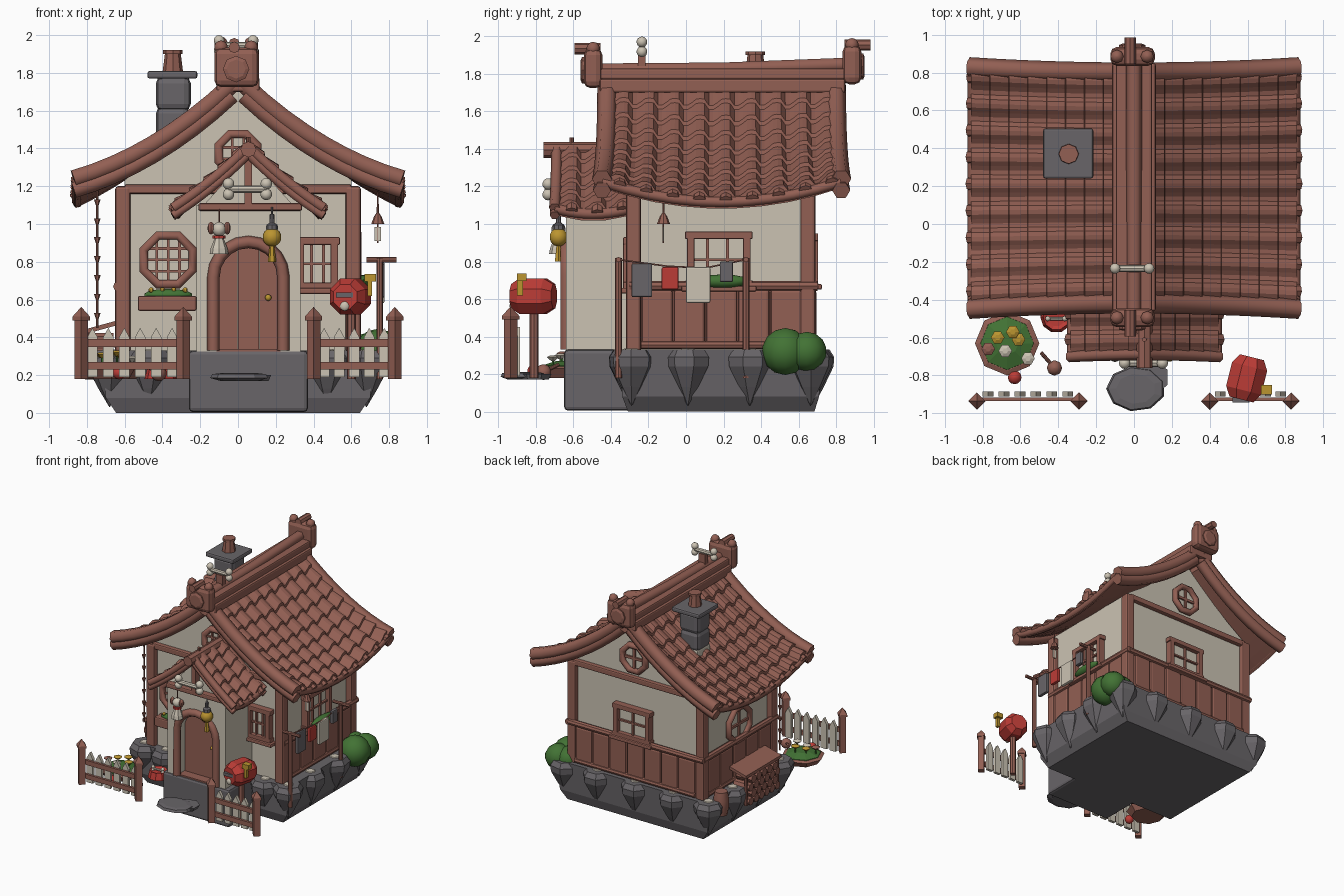
import bpy, bmesh, math
from mathutils import Vector, Matrix

if "Cube" in bpy.data.objects:
    bpy.data.objects.remove(bpy.data.objects["Cube"])

MATS = {}
for n, c in {"wood": (.29, .115, .087), "plaster": (.60, .545, .45), "stone": (.14, .13, .14),
             "leaf": (.055, .17, .035), "red": (.50, .045, .037), "gold": (.50, .30, .03)}.items():
    MATS[n] = bpy.data.materials.new(n)
    MATS[n].diffuse_color = (*c, 1)
PLACE = Matrix()


def loft(name, loops, m, smooth=False, bevel=0):
    bm = bmesh.new()
    rings = [[bm.verts.new(p) for p in lp] for lp in loops]
    k = len(rings[0])
    for a, b in zip(rings, rings[1:]):
        for i in range(k):
            bm.faces.new((a[i], a[(i + 1) % k], b[(i + 1) % k], b[i]))
    bm.faces.new(rings[0][::-1])
    bm.faces.new(rings[-1])
    bmesh.ops.recalc_face_normals(bm, faces=bm.faces)
    if bevel:
        bmesh.ops.bevel(bm, geom=bm.edges[:], offset=bevel, segments=2, affect='EDGES', profile=.5)
    bm.transform(PLACE)
    me = bpy.data.meshes.new(name)
    bm.to_mesh(me)
    bm.free()
    me.materials.append(MATS[m])
    if smooth:
        me.shade_smooth()
        me.set_sharp_from_angle(angle=math.radians(42))
    ob = bpy.data.objects.new(name, me)
    bpy.context.collection.objects.link(ob)
    return ob


def lathe(name, o, prof, m, n=8, axis=(0, 0, 1), smooth=False, sc=(1, 1, 1), turn=0.):
    q = Vector(axis).to_track_quat('Z', 'Y')
    S = Matrix.Diagonal(sc)
    loft(name, [[Vector(o) + S @ (q @ Vector((max(r, .001) * math.cos(turn + math.tau * i / n),
         max(r, .001) * math.sin(turn + math.tau * i / n), z))) for i in range(n)] for r, z in prof], m, smooth)


def rod(name, p, q, r, m="wood", n=8):
    d = Vector(q) - Vector(p)
    lathe(name, p, [(r, 0), (r, d.length)], m, n, d, n > 6)


def ball(name, c, r, m, sc=(1, 1, 1), n=12):
    lathe(name, c, [(r * math.sin(math.pi * i / 7), -r * math.cos(math.pi * i / 7)) for i in range(8)], m, n, smooth=True, sc=sc)


def prism(name, pts, y0, y1, m, bevel=0):
    return loft(name, [[(x, y, z) for x, z in pts] for y in (y0, y1)], m, bevel=bevel)


def box(name, x0, x1, y0, y1, z0, z1, m="wood", bevel=0):
    return prism(name, [(x0, z0), (x1, z0), (x1, z1), (x0, z1)], y0, y1, m, bevel)


def tube(name, pts, r, m="wood", cyclic=False):
    cu = bpy.data.curves.new(name, 'CURVE')
    cu.dimensions, cu.bevel_depth, cu.bevel_resolution, cu.use_fill_caps = '3D', r, 1, True
    sp = cu.splines.new('POLY')
    sp.points.add(len(pts) - 1)
    for p, v in zip(sp.points, pts):
        p.co = (*(PLACE @ Vector(v)), 1)
    sp.use_cyclic_u = cyclic
    cu.materials.append(MATS[m])
    bpy.context.collection.objects.link(bpy.data.objects.new(name, cu))


def bone(name, c, half, r):
    x, y, z = c
    rod(name + "_shaft", (x - half, y, z), (x + half, y, z), r * .7, "plaster")
    for sx in (-1, 1):
        for sz in (-1, 1):
            ball(name + "_knob", (x + sx * half, y, z + sz * r), r * 1.1, "plaster")


# Stone base, pointed rim stones, front step and stepping stones
loft("stone_base", [[(sx * w, yy, z) for sx, yy in ((-1, a), (1, a), (1, b), (-1, b))] for w, a, b, z in
     ((.645, -.31, .685, 0), (.70, -.34, .71, .08), (.72, -.34, .72, .33))], "stone")
rim = [(s * .68, y) for s in (-1, 1) for y in (-.29, .01, .34, .665)]
rim += [(x, .68) for x in (-.36, 0, .36)] + [(-.47, -.30), (.47, -.30)]
for x, y in rim:
    lathe("rim_stone", (x, y, 0), [(0, .03), (.06, .13), (.118, .24), (.122, .29), (.095, .33)], "stone", 7, turn=x * 5 + y)
    lathe("stone_cap", (x, y, .325), [(.05, 0), (.035, .01)], "plaster", 6)
box("front_step", -.26, .37, -.65, -.2, .005, .33, "stone", .02)
lathe("stepping_stone", (.01, -.87, .17), [(.10, 0), (.15, .015), (.14, .035), (.1, .04)], "stone", 9, sc=(1.05, .8, 1))
lathe("stepping_stone_small", (.09, -.81, .17), [(.08, 0), (.095, .03)], "stone", 7)


# Sagging, curved roofs with stepped barrel tiles
def make_roof(name, cx, f, half, y0, y1, lift, cols, rows, flare, start, beams):
    mid, hl = (y0 + y1) / 2, (y1 - y0) / 2

    def P(s, a, v, off):
        t = a / half
        return (cx + s * a, mid + v * hl * (1 + flare * t * t), f(a) + lift * v * v * t ** 1.5 + off)
    wave = (0, 0, .4, .9, 1, .9)
    for s in (-1, 1):
        loops = []
        for i in range(rows):
            for a, off in ((i / rows + .004, 0), ((i + 1) / rows, .02)):
                a = start + (half - start) * a
                n = cols * 6
                top = [P(s, a, -1 + 2 * j / n, off + .036 * wave[j % 6]) for j in range(n + 1)]
                low = [P(s, a, -1 + 2 * j / n, -.045) for j in range(n, -1, -6)]
                loops.append(top + low)
        loft(name + "_tiles", loops, "wood")
        # Rounded eave ends and verge beams
        for j in range(cols):
            v = -1 + 2 * (j + .66) / cols
            rod(name + "_eave_end", P(s, half - .04, v, .005), P(s, half + .008, v, -.005), hl / cols * .56)
        tube(name + "_eave", [P(s, half - .01, -1 + k / 5, -.015) for k in range(11)], .03)
        for v in (-1, 1):
            for off, r in beams:
                tube(name + "_verge", [P(s, start * .5 + (half + .01 - start * .5) * k / 8, v, off) for k in range(9)], r)


f_main = lambda a: 1.765 - 1.0 * a + .30 * a * a
f_porch = lambda a: 1.41 - 1.03 * a + .35 * a * a
make_roof("main_roof", 0, f_main, .86, -.42, .80, .11, 9, 8, .045, .06, ((.005, .053), (-.055, .048)))
make_roof("porch_roof", .055, f_porch, .39, -.69, -.30, .03, 3, 5, .05, .01, ((0, .03), (-.04, .026)))
rod("porch_ridge", (.055, -.76, 1.395), (.055, -.3, 1.395), .042)
rod("porch_ridge_peg", (.055, -.61, 1.42), (.055, -.61, 1.46), .012)

# Ridge beam with end ornaments
for w, z0, z1 in ((.115, 1.70, 1.775), (.095, 1.77, 1.83)):
    box("ridge_beam", -w, w, -.46, .85, z0, z1, "wood", .012)
tube("ridge_cap", [(0, -.46, 1.82), (0, .2, 1.825), (0, .85, 1.85)], .042)
for y, s, dz in ((-.495, -1, 0), (.885, 1, .02)):
    box("ridge_ornament", -.125, .11, y - .05, y + .05, 1.725 + dz, 1.935 + dz, "wood", .035)
    lathe("ridge_medallion", (-.01, y, 1.82 + dz), [(.07, 0), (.07, .06), (.05, .068)], "wood", 8, (0, s, 0))
    rod("ridge_log", (-.02, y - s * .04, 1.935 + dz), (-.02, y + s * .10, 1.935 + dz), .03)
    for x in (-.09, .07):
        ball("ridge_knob", (x, y, 1.935 + dz), .036, "wood", n=8)
bone("ridge_bone", (-.01, -.235, 1.945), .09, .026)
box("bone_stand", -.03, .03, -.255, -.215, 1.84, 1.93)

# Chimney
box("chimney_foot", -.43, -.26, .285, .455, 1.33, 1.47, "plaster", .01)
box("chimney_lower", -.435, -.255, .28, .46, 1.45, 1.62, "stone", .035)
box("chimney_upper", -.435, -.25, .28, .46, 1.60, 1.78, "stone", .035)
box("chimney_cap", -.48, -.215, .24, .505, 1.77, 1.81, "stone", .012)
lathe("chimney_pot", (-.345, .37, 1.80), [(.055, 0), (.042, .10), (.052, .10), (.052, .12)], "wood")

# House walls with gables
gable = [(a, f_main(abs(a)) - .04) for a in (.6, .45, .3, .15, 0, -.15, -.3, -.45, -.6)]
prism("house_walls", [(-.6, .32), (.6, .32)] + gable, -.28, .65, "plaster")
for x in (-.61, .61):
    for y in (-.28, .65):
        box("corner_post", x - .04, x + .04, y - .04, y + .04, .32, 1.20, "wood", .015)
for y in (-.29, .66):
    box("tie_beam", -.6, .6, y - .025, y + .025, 1.16, 1.21, "wood", .01)


# Wall fittings, drawn facing -y and turned into place
def rect_window(w, h, bars, planter=False):
    box("window_pane", -w, w, -.012, .01, -h, h, "plaster")
    for s in (-1, 1):
        box("window_frame_side", s * w - .02, s * w + .02, -.05, .01, -h - .02, h + .02, "wood", .006)
        box("window_frame_rail", -w - .03, w + .03, -.05, .01, s * h - .02, s * h + .02, "wood", .006)
    for b in bars:
        box("window_bar", b * w - .008, b * w + .008, -.03, .01, -h, h)
    box("window_cross_bar", -w, w, -.03, .01, -.007, .007)
    if planter:
        ball("window_plants", (.02, -.06, -h + .015), .04, "leaf", (3.6, 1, .9))
    box("window_sill", -w - .05, w + .05, -.07, .01, -h - .04, -h - .01, "wood", .008)


def round_window(r, bars, w=.007):
    ring = [(r * math.cos(math.pi * (i + .5) / 4), -.02, r * math.sin(math.pi * (i + .5) / 4)) for i in range(8)]
    prism("round_pane", [(p[0], p[2]) for p in ring], -.012, .01, "plaster")
    tube("round_frame", ring, .027, cyclic=True)
    for b in bars:
        h = math.sqrt(r * r - b * b) * .95
        box("round_bar", b - w, b + w, -.026, .01, -h, h)
        box("round_cross_bar", -h, h, -.026, .01, b - w, b + w)


def panels(x0, x1, n):
    w = (x1 - x0) / n
    box("panel_backing", x0, x1, -.015, .01, .34, .67)
    for i in range(n):
        box("wall_panel", x0 + i * w + .003, x0 + i * w + w - .003, -.04, .01, .35, .65, "wood", .015)
    rod("panel_rail", (x0 - .06, -.03, .67), (x1 + .08, -.03, .67), .026)
    rod("panel_foot", (x0, -.03, .355), (x1, -.03, .355), .022)


def at(x, y, z, deg):
    global PLACE
    PLACE = Matrix.Translation((x, y, z)) @ Matrix.Rotation(math.radians(deg), 4, 'Z')


for args, build in (((-.37, -.285, .81, 0), lambda: round_window(.14, (-.06, 0, .06))),
                    ((0, -.285, 1.375, 0), lambda: round_window(.11, (-.03, .03))),
                    ((.02, .655, 1.37, 180), lambda: round_window(.115, (0,), .011)),
                    ((-.605, .17, .79, 270), lambda: round_window(.15, (0,), .011)),
                    ((.42, -.285, .79, 0), lambda: rect_window(.09, .12, (-.35, .35))),
                    ((.03, .655, .81, 180), lambda: rect_window(.15, .12, (0,))),
                    ((.605, .175, .81, 90), lambda: rect_window(.15, .13, (-.4, .3), True)),
                    ((.605, 0, 0, 90), lambda: panels(-.24, .62, 5)),
                    ((-.605, 0, 0, 270), lambda: panels(-.62, .24, 5)),
                    ((0, .655, 0, 180), lambda: panels(-.57, .57, 7))):
    at(*args)
    build()
at(0, 0, 0, 0)
box("flower_box", -.53, -.22, -.38, -.28, .54, .62, "wood", .01)
ball("flower_box_plants", (-.37, -.33, .625), .035, "leaf", (3.7, 1.1, .9))
for x in (-.46, -.40, -.34, -.28):
    ball("flower_box_bloom", (x, -.345, .65), .014, "gold", n=6)


# Porch with arched, recessed doorway
def arch(x0, x1, r, spring=.71):
    xs = [x1 + (x0 - x1) * i / 8 for i in range(9)]
    return [(.055 + x, spring + math.sqrt(max(0, r * r - x * x))) for x in xs]


hole = [(.055 + .17 * math.cos(math.pi * i / 10), .71 + .17 * math.sin(math.pi * i / 10)) for i in range(11)]
prism("porch_front", [(-.22, .32), (-.22, 1.1), (.33, 1.1), (.33, .32), (.225, .32)] + hole + [(-.115, .32)], -.64, -.52, "plaster")
box("porch_room", -.22, .33, -.525, -.27, .32, 1.1, "plaster")
box("porch_floor", -.115, .225, -.64, -.52, .325, .338)
prism("porch_gable", [(-.2, 1.08), (.31, 1.08), (.055, 1.36)], -.63, -.28, "plaster")
tube("door_frame", [(.24, -.64, .33)] + [(.055 + .185 * math.cos(math.pi * i / 10), -.64, .72 + .185 * math.sin(math.pi * i / 10)) for i in range(11)] + [(-.13, -.64, .33)], .033)
for a, b in ((-.168, -.058), (-.055, .055), (.058, .168)):
    prism("door_plank", [(.055 + a, .33), (.055 + b, .33)] + arch(a, b, .17), -.56, -.51, "wood")
ball("door_knob", (.16, -.575, .61), .017, "gold", n=8)
box("porch_beam", -.21, .34, -.68, -.62, 1.07, 1.11, "wood", .01)
box("porch_king_post", .035, .075, -.68, -.62, 1.1, 1.36)
bone("porch_bone", (.05, -.735, 1.185), .10, .028)

# Hanging dog charm and lantern
lathe("charm_body", (-.1, -.68, .84), [(.05, 0), (.045, .03), (.022, .09)], "plaster", 8)
lathe("charm_collar", (-.1, -.68, .922), [(.034, 0), (.034, .018)], "red", 8)
ball("charm_head", (-.1, -.68, .972), .038, "plaster")
for s in (-1, 1):
    ball("charm_ear", (-.1 + s * .043, -.685, .978), .024, "wood", (.75, .9, 1.4), 8)
rod("charm_cord", (-.1, -.68, 1.0), (-.1, -.68, 1.08), .004)
ball("lantern", (.18, -.68, .93), .05, "gold", n=10)
lathe("lantern_cap", (.18, -.68, .97), [(.032, 0), (.03, .025), (.014, .035), (.012, .08), (.004, .085), (.004, .12)], "stone", 8)
lathe("lantern_tassel", (.18, -.68, .80), [(.022, 0), (.012, .09)], "gold", 6)

# Picket fences
for x0, x1 in ((-.83, -.29), (.40, .83)):
    for x in (x0, x1):
        lathe("fence_post", (x, -.935, 0), [(.036, .18), (.036, .49), (.046, .49), (.046, .51), (0, .56)], "wood", 4)
    for z in (.25, .37):
        box("fence_rail", x0, x1, -.935, -.915, z - .02, z + .02)
    k = 6 if x1 < 0 else 5
    for i in range(k):
        x = x0 + (x1 - x0) * (i + .7) / (k + .4)
        prism("fence_picket", [(x - .028, .19), (x + .028, .19), (x + .028, .40), (x, .45), (x - .028, .40)], -.91, -.885, "plaster")

# Mailbox
rod("mailbox_post", (.6, -.81, .18), (.6, -.81, .54), .024)
lathe("mailbox", (.595, -.815, .615), [(.07, -.115), (.103, -.065), (.103, .065), (.07, .115)], "red", 8, (-.25, -1, 0), turn=math.pi / 8)
box("mailbox_slot", .52, .61, -.942, -.90, .612, .638, "stone")
ball("mailbox_badge", (.565, -.928, .565), .025, "plaster", (1, .5, 1), 8)
box("mailbox_flag", .685, .71, -.90, -.87, .62, .73, "gold")
box("mailbox_flag_tip", .67, .73, -.90, -.85, .695, .735, "gold")

# Clothesline on the right side
for y in (-.36, .32):
    rod("line_post", (.75, y, .18), (.75, y, .82), .018)
    rod("line_cross_bar", (.68, y, .81), (.84, y, .81), .014)
tube("line_rope", [(.76, -.36, .81), (.76, -.1, .775), (.76, .1, .765), (.76, .32, .81)], .005)
for y0, y1, z0, z1, m in ((-.29, -.18, .61, .79, "stone"), (-.13, -.04, .65, .77, "red"), (0, .13, .58, .77, "plaster"), (.18, .25, .69, .80, "stone")):
    box("laundry", .745, .775, y0, y1, z0, z1, m, .008)

# Bush, wind chime and rain chain
for x, y, r in ((.74, .53, .125), (.76, .645, .105), (.67, .63, .10)):
    ball("bush", (x, y, .32), r, "leaf")
lathe("chime_bell", (.74, -.12, 1.0), [(.035, 0), (.02, .04), (.006, .06), (.004, .17)], "wood", 8)
rod("chime_cord", (.74, -.12, .9), (.74, -.12, 1.01), .004)
box("chime_tag", .722, .758, -.123, -.117, .91, .985, "plaster")
rod("rain_chain", (-.745, -.21, .45), (-.745, -.21, 1.2), .006)
for i in range(7):
    lathe("rain_cup", (-.745, -.21, .5 + .1 * i), [(.008, 0), (.018, .03)], "wood", 6)

# Woodpile with lean-to cover, and barrel
loft("woodpile_cover", [[(-.6, y, .50), (-.80, y, .445), (-.80, y, .42), (-.6, y, .475)] for y in (-.15, .33)], "wood")
for y in (-.12, .30):
    rod("woodpile_post", (-.78, y, .18), (-.78, y, .43), .015)
for j in range(4):
    for i in range(6 - j % 2):
        y = -.09 + .072 * i + .036 * (j % 2)
        rod("firewood", (-.81, y, .21 + .06 * j), (-.66, y, .21 + .06 * j), .034, n=7)
lathe("barrel", (-.74, .58, .2), [(.05, 0), (.062, .07), (.062, .13), (.05, .2)], "wood", 10, smooth=True)

# Flower bed, dog bowl and small garden things
lathe("flower_bed_rim", (-.67, -.63, .18), [(.13, 0), (.17, .05), (.145, .06)], "wood")
lathe("flower_bed_leaves", (-.67, -.63, .21), [(.145, 0), (.14, .035), (.06, .06)], "leaf")
for x, y, z, m in ((-.64, -.57, .31, "gold"), (-.72, -.60, .30, "gold"), (-.61, -.61, .29, "gold"),
                   (-.56, -.71, .28, "plaster"), (-.68, -.67, .29, "plaster"), (-.77, -.66, .30, "wood")):
    rod("flower_stem", (x, y, .22), (x, y, z), .006, "leaf", 5)
    lathe("flower", (x, y, z - .01), [(.012, 0), (.036, .02), (.015, .03)], m, 6)
lathe("dog_bowl", (-.41, -.49, .18), [(.085, 0), (.07, .06), (.05, .05)], "red", 10)
bone("bowl_bone", (-.41, -.50, .245), .045, .013)
ball("toy_ball", (-.63, -.81, .215), .037, "red")
ball("wooden_scoop", (-.42, -.76, .21), .042, "wood", n=8)
rod("scoop_handle", (-.42, -.76, .21), (-.49, -.68, .25), .01)

for m in bpy.data.materials:
    if m.users and not m.is_grease_pencil:
        m.use_nodes = True
        m.node_tree.nodes["Principled BSDF"].inputs["Base Color"].default_value = m.diffuse_color
